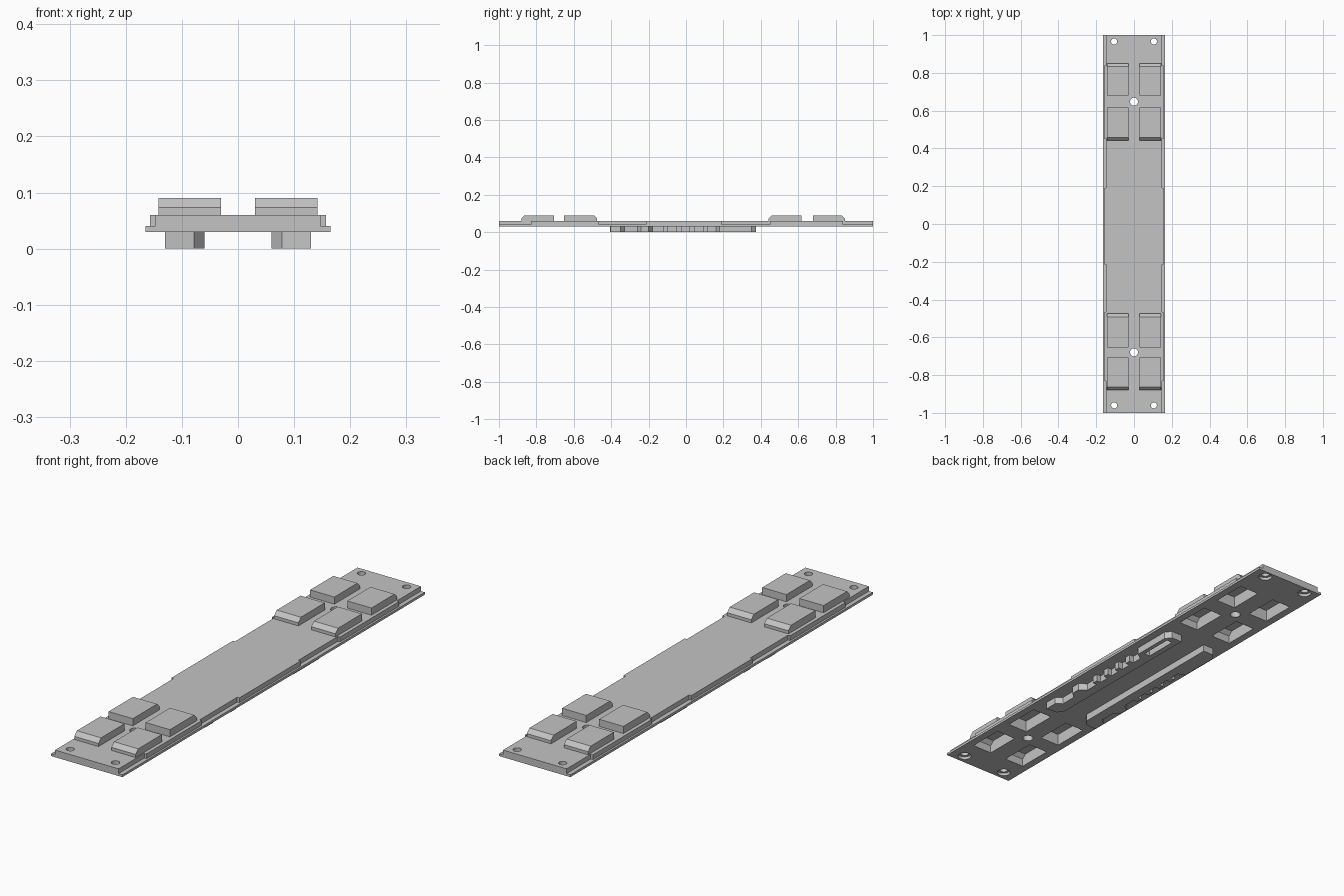
import bpy, bmesh
from mathutils import Vector

cube = bpy.data.objects.get("Cube")
if cube:
    bpy.data.objects.remove(cube, do_unlink=True)

grey = bpy.data.materials.new("plain grey")
grey.use_nodes = True
grey.diffuse_color = (0.55, 0.55, 0.55, 1)
grey.node_tree.nodes["Principled BSDF"].inputs["Base Color"].default_value = grey.diffuse_color


def finish(name, bm):
    bmesh.ops.recalc_face_normals(bm, faces=bm.faces)
    mesh = bpy.data.meshes.new(name)
    bm.to_mesh(mesh)
    bm.free()
    mesh.materials.append(grey)
    obj = bpy.data.objects.new(name, mesh)
    bpy.context.scene.collection.objects.link(obj)
    return obj


def prism(name, outline, axis, lo, hi):
    """Extrude an outline along x (points are y, z) or z (points are x, y)."""
    bm = bmesh.new()
    place = (lambda p: (lo, *p)) if axis == "x" else (lambda p: (*p, lo))
    face = bm.faces.new([bm.verts.new(place(p)) for p in outline])
    out = bmesh.ops.extrude_face_region(bm, geom=[face])
    step = Vector((hi - lo, 0, 0)) if axis == "x" else Vector((0, 0, hi - lo))
    bmesh.ops.translate(bm, vec=step, verts=[v for v in out["geom"] if isinstance(v, bmesh.types.BMVert)])
    return finish(name, bm)


def box(name, x0, x1, y0, y1, z0, z1):
    return prism(name, [(x0, y0), (x1, y0), (x1, y1), (x0, y1)], "z", z0, z1)


def drill(x, y, radius, z0, z1):
    bm = bmesh.new()
    bmesh.ops.create_cone(bm, cap_ends=True, segments=24, radius1=radius, radius2=radius, depth=z1 - z0)
    bmesh.ops.translate(bm, vec=(x, y, (z0 + z1) / 2), verts=bm.verts)
    return finish("drill", bm)


def combine(target, tool, operation="DIFFERENCE", keep=False):
    mod = target.modifiers.new("cut", "BOOLEAN")
    mod.operation, mod.object, mod.solver = operation, tool, "EXACT"
    graph = bpy.context.evaluated_depsgraph_get()
    graph.update()
    mesh = bpy.data.meshes.new_from_object(target.evaluated_get(graph))
    target.modifiers.clear()
    target.data = mesh
    if not keep:
        bpy.data.objects.remove(tool, do_unlink=True)


# Base plate: thin flange with a raised, stepped-edge deck
plate = box("base_plate", -0.165, 0.165, -1, 1, 0.03, 0.04)
narrow, wide = 0.147, 0.157
edge = [(narrow, -1)]
for start, end in [(-0.83, -0.465), (-0.215, 0.19), (0.45, 0.84)]:
    edge += [(narrow, start), (wide, start), (wide, end), (narrow, end)]
edge.append((narrow, 1))
deck = prism("deck", edge + [(-x, y) for x, y in reversed(edge)], "z", 0.035, 0.06)
combine(plate, deck, "UNION")

# Screw holes with counterbores underneath, and two centre holes
for x in (-0.105, 0.105):
    for y in (-0.96, 0.966):
        combine(plate, drill(x, y, 0.016, 0, 0.1))
        combine(plate, drill(x, y, 0.027, 0, 0.042))
for y in (-0.68, 0.648):
    combine(plate, drill(0, y, 0.021, 0, 0.1))


def pad_outline(y0, y1, z0, z1, slope, front):
    """Side outline of a pad with one sloped upper edge."""
    pts = [(y0, z0), (y1, z0), (y1, z1 - slope), (y1 - slope, z1), (y0, z1)]
    return [(y0 + y1 - y, z) for y, z in reversed(pts)] if front else pts


# Raised hollow pads, open underneath
wall = 0.01
for row, (y0, y1, front) in enumerate([(-0.88, -0.707, True), (-0.653, -0.475, False),
                                       (0.442, 0.617, True), (0.68, 0.85, False)]):
    for side, x0 in (("right", -0.142), ("left", 0.03)):
        x1 = x0 + 0.112
        pad = prism(f"pad_{side}_{row + 1}", pad_outline(y0, y1, 0.06, 0.09, 0.017, front), "x", x0, x1)
        pocket = prism("pocket", pad_outline(y0 + wall, y1 - wall, 0.02, 0.08, 0.017, front),
                       "x", x0 + wall, x1 - wall)
        combine(plate, pocket, keep=True)
        combine(pad, pocket)

# Toothed locating rails underneath
rail = [(0.06, 0.375), (0.06, -0.375), (0.078, -0.4), (0.13, -0.405), (0.13, -0.35), (0.105, -0.33),
        (0.105, -0.26), (0.13, -0.24), (0.13, -0.2), (0.1, -0.18)]
for y in (-0.12, -0.05, 0.02, 0.09):
    rail += [(0.1, y), (0.12, y), (0.12, y + 0.025), (0.1, y + 0.025)]
rail += [(0.1, 0.16), (0.13, 0.18), (0.13, 0.35), (0.11, 0.375)]
for side, sign in (("left", 1), ("right", -1)):
    strip = prism(f"{side}_rail", [(sign * x, y) for x, y in rail], "z", 0, 0.03)
    if side == "left":
        combine(strip, box("slot", 0.085, 0.112, 0.2, 0.345, -0.01, 0.025))
